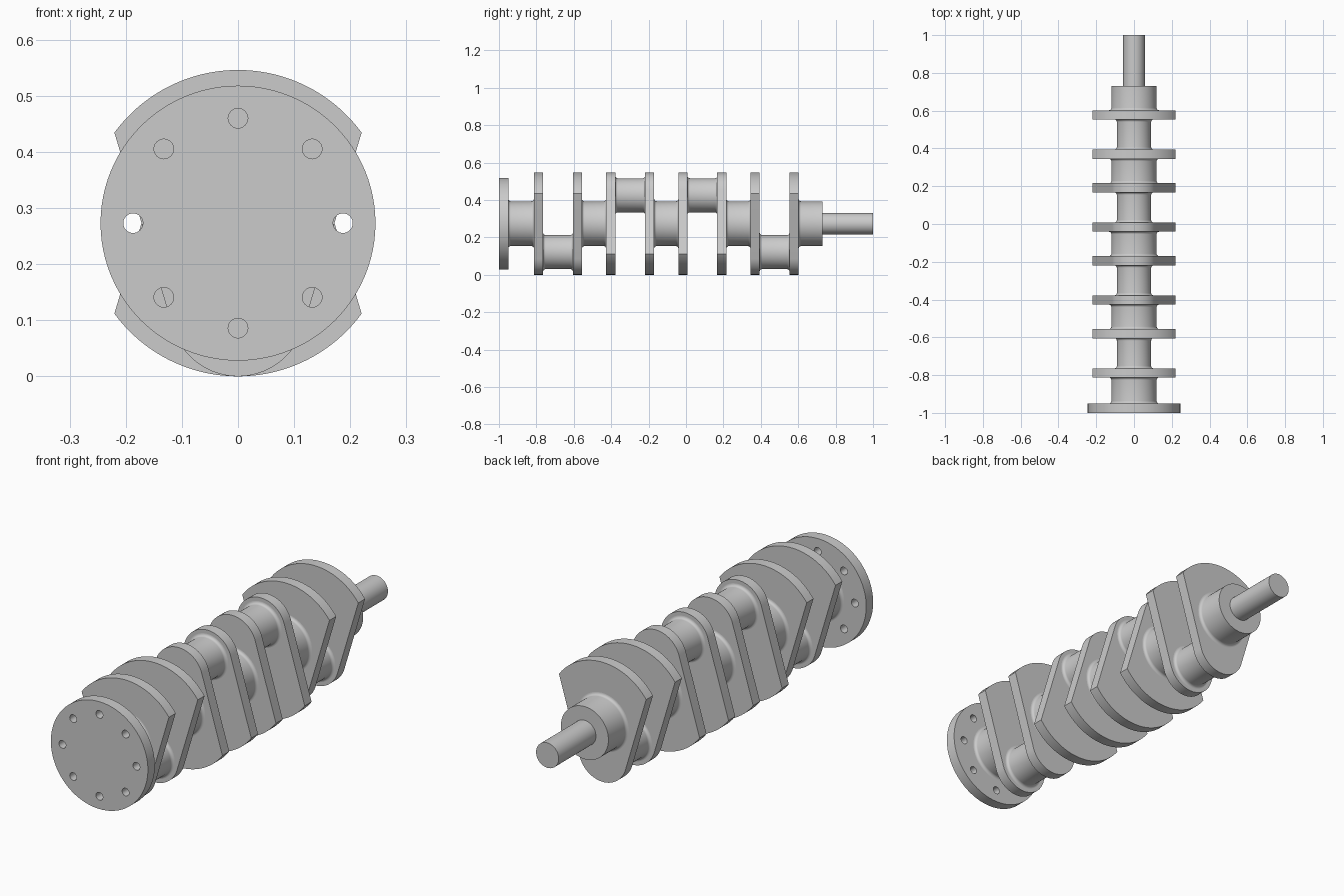
import bpy, bmesh
from math import sin, cos, pi, atan2, asin, hypot

if "Cube" in bpy.data.objects:
    bpy.data.objects.remove(bpy.data.objects["Cube"])

AXIS = 0.273      # height of the main axis
THROW = 0.152     # crank pin offset
MAIN_R, PIN_R, FILLET = 0.120, 0.091, 0.013
WEB_T = 0.049
SEG = 96


def finish(name, bm):
    bmesh.ops.recalc_face_normals(bm, faces=bm.faces[:])
    me = bpy.data.meshes.new(name)
    bm.to_mesh(me)
    bm.free()
    ob = bpy.data.objects.new(name, me)
    bpy.context.collection.objects.link(ob)
    return ob


def smooth(ob):
    bpy.ops.object.select_all(action='DESELECT')
    ob.select_set(True)
    bpy.context.view_layer.objects.active = ob
    bpy.ops.object.shade_smooth_by_angle(angle=pi / 6)


def lathe(name, profile, z=AXIS, x=0.0, seg=SEG):
    """Solid of revolution along y from (radius, y) pairs."""
    bm = bmesh.new()
    rings = [[bm.verts.new((x + r * cos(2 * pi * i / seg), y, z + r * sin(2 * pi * i / seg)))
              for i in range(seg)] for r, y in profile]
    for a, b in zip(rings, rings[1:]):
        for i in range(seg):
            j = (i + 1) % seg
            bm.faces.new((a[i], a[j], b[j], b[i]))
    bm.faces.new(rings[0])
    bm.faces.new(rings[-1])
    return finish(name, bm)


def journal(name, r, y0, y1, z=AXIS, end_fillet=True):
    """Cylinder with concave fillets where it meets the neighbouring faces."""
    f, n = FILLET, 6
    arc = [(r + f - f * sin(pi / 2 * k / n), f - f * cos(pi / 2 * k / n)) for k in range(n + 1)]
    prof = [(r + f, y0 - 0.01)] + [(a, y0 + b) for a, b in arc]
    if end_fillet:
        prof += [(a, y1 - b) for a, b in reversed(arc)] + [(r + f, y1 + 0.01)]
    else:
        prof += [(r, y1)]
    smooth(lathe(name, prof, z))


def web(name, y_front, pin_side):
    """Counterweight sector tapering tangentially to a round nose at the pin."""
    R, nose = 0.273, 0.121
    cx, cz = 0.22, 0.161                       # counterweight corner
    dx, dz = cx, cz + THROW
    slope = atan2(dx, dz) - asin(nose / hypot(dx, dz))
    half = atan2(cx, cz)
    pts = [(R * sin(half * (k / 24 - 1)), R * cos(half * (k / 24 - 1))) for k in range(49)]
    a0, a1 = -slope, -pi + slope
    for k in range(41):
        a = a0 + (a1 - a0) * k / 40
        pts.append((nose * cos(a), -THROW + nose * sin(a)))
    bm = bmesh.new()
    face = bm.faces.new([bm.verts.new((px, y_front, AXIS - pin_side * pz)) for px, pz in pts])
    ext = bmesh.ops.extrude_face_region(bm, geom=[face])
    moved = [v for v in ext['geom'] if isinstance(v, bmesh.types.BMVert)]
    bmesh.ops.translate(bm, verts=moved, vec=(0, WEB_T, 0))
    smooth(finish(name, bm))


# Rear flange with eight through holes
flange = lathe("flange", [(0.245, -1.0), (0.245, -0.95)])
for i in range(8):
    a = i * pi / 4
    cutter = lathe("hole_cutter", [(0.0175, -1.1), (0.0175, -0.9)],
                   AXIS + 0.187 * sin(a), 0.187 * cos(a), 32)
    cutter.hide_render = True
    mod = flange.modifiers.new("hole", 'BOOLEAN')
    mod.operation, mod.solver, mod.object = 'DIFFERENCE', 'EXACT', cutter
    bpy.context.view_layer.objects.active = flange
    bpy.ops.object.modifier_apply(modifier=mod.name)
    bpy.data.objects.remove(cutter)
smooth(flange)

# Four throws: outer pins down, inner pins up; each has two webs and a pin
main_start = -0.95
for i, side in enumerate((-1, 1, 1, -1)):
    y = -0.813 + i * 0.386
    journal(f"main_journal_{i + 1}", MAIN_R, main_start, y)
    web(f"web_{i + 1}_rear", y, side)
    journal(f"crank_pin_{i + 1}", PIN_R, y + WEB_T, y + 0.208, AXIS + side * THROW)
    web(f"web_{i + 1}_front", y + 0.208, side)
    main_start = y + 0.208 + WEB_T

# Front journal and snout
journal("front_journal", MAIN_R, main_start, 0.731, end_fillet=False)
smooth(lathe("snout", [(0.057, 0.72), (0.057, 1.0)]))
